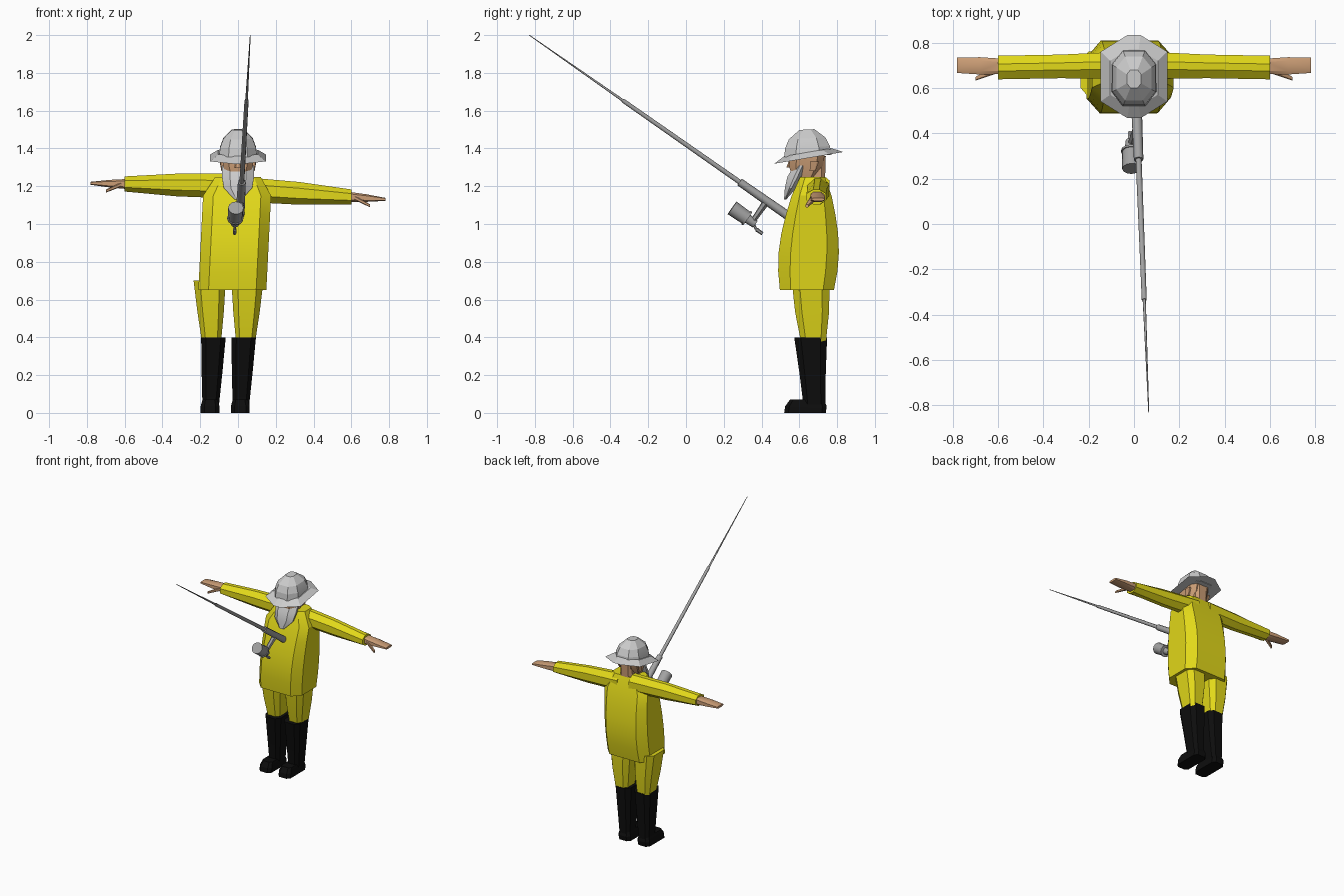
import bpy, bmesh, math
from mathutils import Vector

cube = bpy.data.objects.get("Cube")
if cube:
    bpy.data.objects.remove(cube)


def material(name, red, green, blue):
    mat = bpy.data.materials.new(name)
    mat.use_nodes = True
    colour = (red, green, blue, 1)
    mat.diffuse_color = colour
    shader = next(node for node in mat.node_tree.nodes if node.type == 'BSDF_PRINCIPLED')
    shader.inputs["Base Color"].default_value = colour
    shader.inputs["Roughness"].default_value = 0.8
    return mat


yellow = material("oilskin yellow", 0.76, 0.69, 0.01)
black = material("rubber black", 0.004, 0.004, 0.004)
skin = material("skin", 0.6, 0.34, 0.18)
pale = material("pale grey", 0.6, 0.6, 0.6)
metal = material("rod grey", 0.36, 0.36, 0.36)


def finish(bm, name, mat, angle):
    bmesh.ops.recalc_face_normals(bm, faces=bm.faces)
    mesh = bpy.data.meshes.new(name)
    bm.to_mesh(mesh)
    bm.free()
    mesh.materials.append(mat)
    part = bpy.data.objects.new(name, mesh)
    bpy.context.collection.objects.link(part)
    bpy.ops.object.select_all(action='DESELECT')
    part.select_set(True)
    bpy.context.view_layer.objects.active = part
    bpy.ops.object.shade_smooth_by_angle(angle=math.radians(angle))


def loft(name, mat, start, end, sizes, flat_u=0.6, flat_v=0.6, tilt=0, angle=25):
    """Chamfered eight-sided rings of the given half sizes, evenly spaced from start to end."""
    start, end = Vector(start), Vector(end)
    sideways = abs(end.x - start.x) > abs(end.z - start.z)
    half = [(1, flat_v), (flat_u, 1), (-flat_u, 1), (-1, flat_v)]
    corners = half + [(-u, -v) for u, v in half]
    bm = bmesh.new()
    previous = None
    for step, (width, depth) in enumerate(sizes):
        centre = start.lerp(end, step / (len(sizes) - 1))
        ring = []
        for u, v in corners:
            u, v = u * width, v * depth
            offset = Vector((0, u, v)) if sideways else Vector((u, v, v * tilt))
            ring.append(bm.verts.new(centre + offset))
        if previous:
            for i in range(len(ring)):
                bm.faces.new((previous[i - 1], previous[i], ring[i], ring[i - 1]))
        else:
            bm.faces.new(ring)
        previous = ring
    bm.faces.new(previous)
    finish(bm, name, mat, angle)


def rod(name, start, end, radius_start, radius_end, sides=8):
    """Tapered metal cylinder between two points."""
    along = end - start
    bm = bmesh.new()
    bmesh.ops.create_cone(bm, cap_ends=True, segments=sides, radius1=radius_start,
                          radius2=radius_end, depth=along.length)
    turn = along.to_track_quat('Z', 'Y').to_matrix()
    bmesh.ops.transform(bm, matrix=turn.to_4x4(), verts=bm.verts)
    bmesh.ops.translate(bm, vec=(start + end) / 2, verts=bm.verts)
    finish(bm, name, metal, 50)


# Coat: constant width, rounded belly, closing in at the shoulders
belly = [(0.18, 0.1 + 0.06 * math.sin(0.8 + 0.45 * step)) for step in range(6)]
loft("coat", yellow, (-0.03, 0.64, 0.65), (0, 0.67, 1.25), belly + [(0.12, 0.065)], flat_u=0.7)

# Limbs: the right arm is held slightly higher, and the stance is off centre
for side, sign, leg_x, shoulder_z, slope in (("left", 1, 0.03, 1.185, -0.07),
                                             ("right", -1, -0.13, 1.2, 0.02)):
    def arm_point(reach, y, drop=0):
        return sign * reach, y, shoulder_z + slope * reach - drop

    loft(side + "_trouser_leg", yellow, (leg_x + sign * 0.02, 0.66, 0.7),
         (leg_x + sign * 0.01, 0.675, 0.37), [(0.085, 0.1), (0.07, 0.09), (0.05, 0.065)])
    loft(side + "_boot_shaft", black, (leg_x, 0.66, 0.4), (leg_x - 0.015, 0.68, 0.03),
         [(0.065, 0.087), (0.055, 0.07), (0.043, 0.057)])
    loft(side + "_boot_foot", black, (leg_x - 0.018, 0.63, 0), (leg_x - 0.018, 0.64, 0.07),
         [(0.05, 0.11), (0.05, 0.11), (0.04, 0.09)], flat_v=0.8)
    loft(side + "_sleeve", yellow, arm_point(0.05, 0.7), arm_point(0.6, 0.69),
         [(0.06, 0.065), (0.052, 0.06), (0.052, 0.04)], flat_u=0.3, flat_v=0.45)
    loft(side + "_hand", skin, arm_point(0.58, 0.695), arm_point(0.78, 0.7),
         [(0.034, 0.027), (0.038, 0.02), (0.034, 0.008)])
    loft(side + "_thumb", skin, arm_point(0.61, 0.68), arm_point(0.7, 0.64, drop=0.04),
         [(0.018, 0.012), (0.008, 0.008)])
    loft(side + "_ear", skin, (sign * 0.08, 0.67, 1.28), (sign * 0.085, 0.68, 1.33),
         [(0.008, 0.015), (0.012, 0.024)])

# Neck, head, nose and beard
loft("neck", skin, (0, 0.685, 1.2), (0, 0.69, 1.36), [(0.05, 0.05)] * 2)
loft("head", skin, (0, 0.62, 1.22), (0, 0.65, 1.4), [(0.05, 0.05), (0.08, 0.09), (0.08, 0.09)])
loft("nose", skin, (0, 0.55, 1.3), (0, 0.56, 1.35), [(0.018, 0.018), (0.009, 0.01)])
loft("beard", pale, (0, 0.61, 1.31), (0, 0.525, 1.13),
     [(0.085, 0.037), (0.085, 0.045), (0.075, 0.03), (0.018, 0.006)], flat_u=0.5, flat_v=0.2)

# Hat: sloping pointed brim and faceted dome
loft("hat_brim", pale, (0, 0.65, 1.35), (0, 0.645, 1.38), [(0.147, 0.183), (0.105, 0.125)],
     flat_u=0.2, tilt=0.17, angle=15)
dome = [math.sqrt(1 - 0.1 * step ** 2) for step in range(4)]
loft("hat_crown", pale, (0, 0.645, 1.36), (0, 0.64, 1.5), [(0.1 * r, 0.125 * r) for r in dome],
     flat_u=0.5, flat_v=0.5, tilt=0.05, angle=15)

# Fishing rod in three tapering sections along one line
butt, tip = Vector((0.01, 0.545, 1.04)), Vector((0.065, -0.83, 2))
grip_top, joint = butt.lerp(tip, 0.19), butt.lerp(tip, 0.64)
rod("rod_grip", butt, grip_top, 0.024, 0.021)
rod("rod_shaft", grip_top, joint, 0.013, 0.011)
rod("rod_tip", joint, tip, 0.007, 0.002)

# Reel: hangs square below the grip, with its spool parallel to the rod
along = (tip - butt).normalized()
below = along.cross(Vector((-1, 0, 0))).normalized()
if below.z > 0:
    below.negate()
seat = butt.lerp(tip, 0.085)
foot = seat + below * 0.135 - Vector((0.03, 0, 0))
spool_back, spool_front = foot + along * 0.04, foot + along * 0.13
crank = foot - along * 0.04 + below * 0.02
rod("reel_stem", seat, foot, 0.02, 0.014, sides=6)
rod("reel_body", foot - along * 0.02, spool_back, 0.022, 0.026)
rod("reel_spool", spool_back, spool_front, 0.038, 0.041, sides=12)
rod("reel_spool_rim", spool_back - along * 0.01, spool_back, 0.043, 0.043, sides=12)
rod("crank_arm", foot, crank, 0.008, 0.007, sides=6)
rod("crank_knob", crank, crank - along * 0.04, 0.011, 0.009, sides=6)
